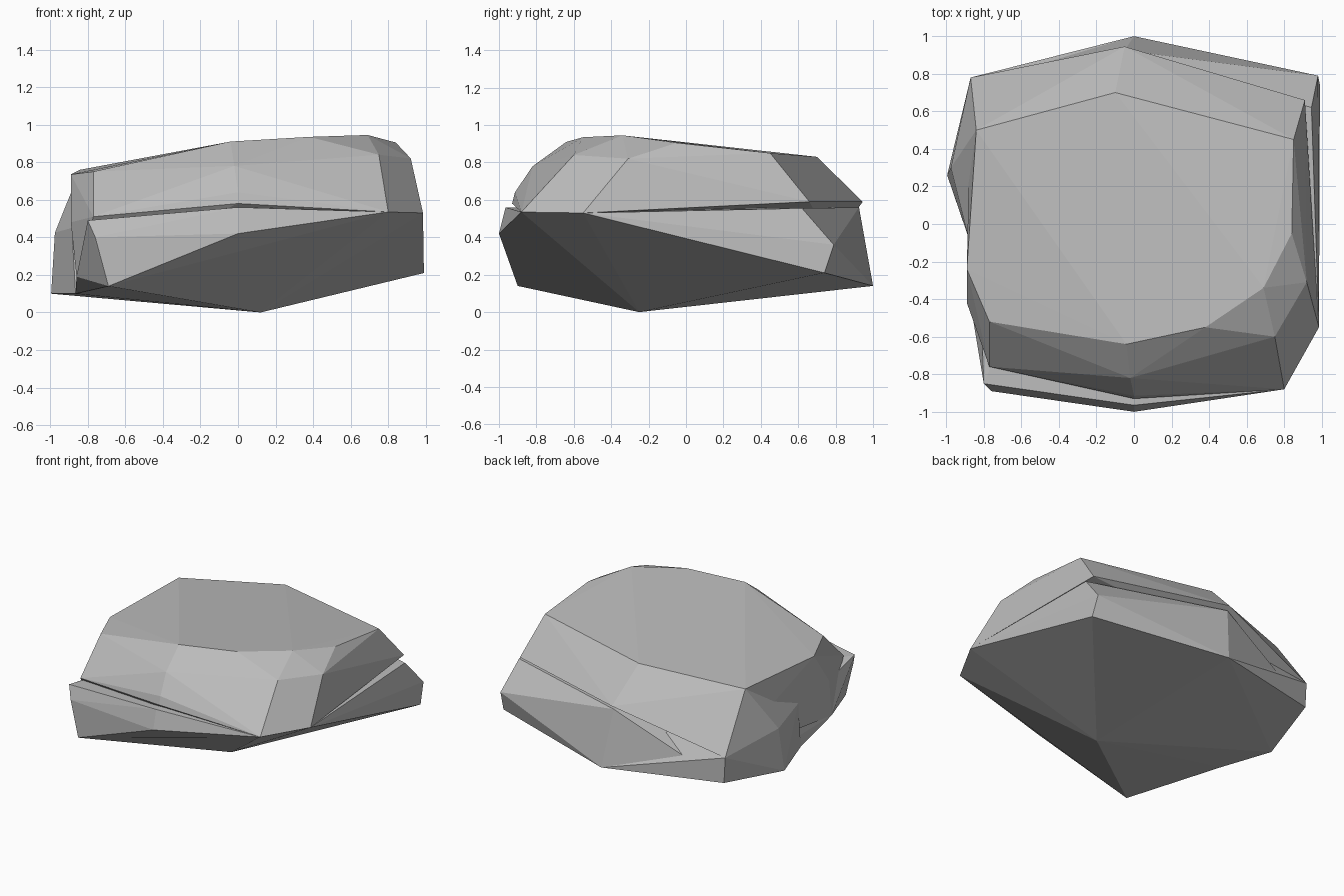
import bpy
import bmesh
import math

default_cube = bpy.data.objects.get("Cube")
if default_cube:
    bpy.data.objects.remove(default_cube, do_unlink=True)

# One stone colour
stone = bpy.data.materials.new("stone_grey")
stone.use_nodes = True
stone_colour = (0.5, 0.5, 0.5, 1)
stone.diffuse_color = stone_colour
stone.node_tree.nodes["Principled BSDF"].inputs["Base Color"].default_value = stone_colour


def chiselled_block(name, *corner_groups):
    """Make a flat-faced stone block that wraps tightly around its corners."""
    mesh_builder = bmesh.new()
    for group in corner_groups:
        for corner in group:
            mesh_builder.verts.new(corner)
    hull = bmesh.ops.convex_hull(mesh_builder, input=mesh_builder.verts[:])
    leftovers = set(hull["geom_interior"]) | set(hull["geom_unused"])
    loose = [item for item in leftovers if isinstance(item, bmesh.types.BMVert)]
    bmesh.ops.delete(mesh_builder, geom=loose, context="VERTS")
    bmesh.ops.dissolve_limit(mesh_builder, angle_limit=math.radians(1),
                             verts=mesh_builder.verts[:], edges=mesh_builder.edges[:])
    bmesh.ops.recalc_face_normals(mesh_builder, faces=mesh_builder.faces[:])
    mesh = bpy.data.meshes.new(name)
    mesh_builder.to_mesh(mesh)
    mesh_builder.free()
    mesh.materials.append(stone)
    block = bpy.data.objects.new(name, mesh)
    bpy.context.scene.collection.objects.link(block)
    return block


# Corners shared by neighbouring blocks
front_left_corner = (.8, -.88, .535)
left_corner = (.985, -.55, .53)
right_foot = (-.86, -.49, .19)
right_hollow = (-.865, -.12, .1)
back_right_upper = (-.87, .78, .36)
back_right_lower = (-.86, .78, .17)
back_foot = (0, 1, .14)
underside_tip = (.12, -.25, 0)
top_back_right = (-.84, .5, .76)

# Upper block: gently sloping top, worn brow, lower rim along the crack
top_rim = [(-.77, -.52, .75), (-.04, -.64, .91), (.38, -.55, .935),
           (.69, -.34, .945), (.84, -.05, .905), (.85, .45, .85),
           (-.1, .7, .83), top_back_right]
brow = [(.75, -.6, .84), (.92, -.31, .82), (-.02, -.82, .78),
        (0, -.915, .64), (-.89, -.24, .735), (-.89, -.42, .48)]
crack_upper_edge = [(-.77, -.76, .51), (0, -.93, .58), front_left_corner,
                    left_corner, (.91, .66, .59), (-.05, .945, .59),
                    back_right_upper, right_foot]
chiselled_block("rock_cap", top_rim, brow, crack_upper_edge)

# Lower block: rim below the crack, broad flanks and a wedge-shaped underside
crack_lower_edge = [(-.8, -.85, .49), (0, -.965, .56), front_left_corner,
                    left_corner, (.945, .62, .555), (-.05, .925, .56)]
flanks = [(0, -1, .42), (-.76, -.89, .4), (-.69, -.9, .14),
          (.99, .74, .21), (.98, .79, .36), back_foot,
          back_right_lower, right_hollow, right_foot, underside_tip]
chiselled_block("rock_base", crack_lower_edge, flanks)

# Bulging shoulder on the right flank
shoulder_ridge = [(-.995, .26, .1), (-.975, .3, .425), (-.885, -.06, .45)]
shoulder_roots = [top_back_right, back_right_upper, back_right_lower,
                  right_hollow, back_foot, underside_tip]
chiselled_block("rock_shoulder", shoulder_ridge, shoulder_roots)
